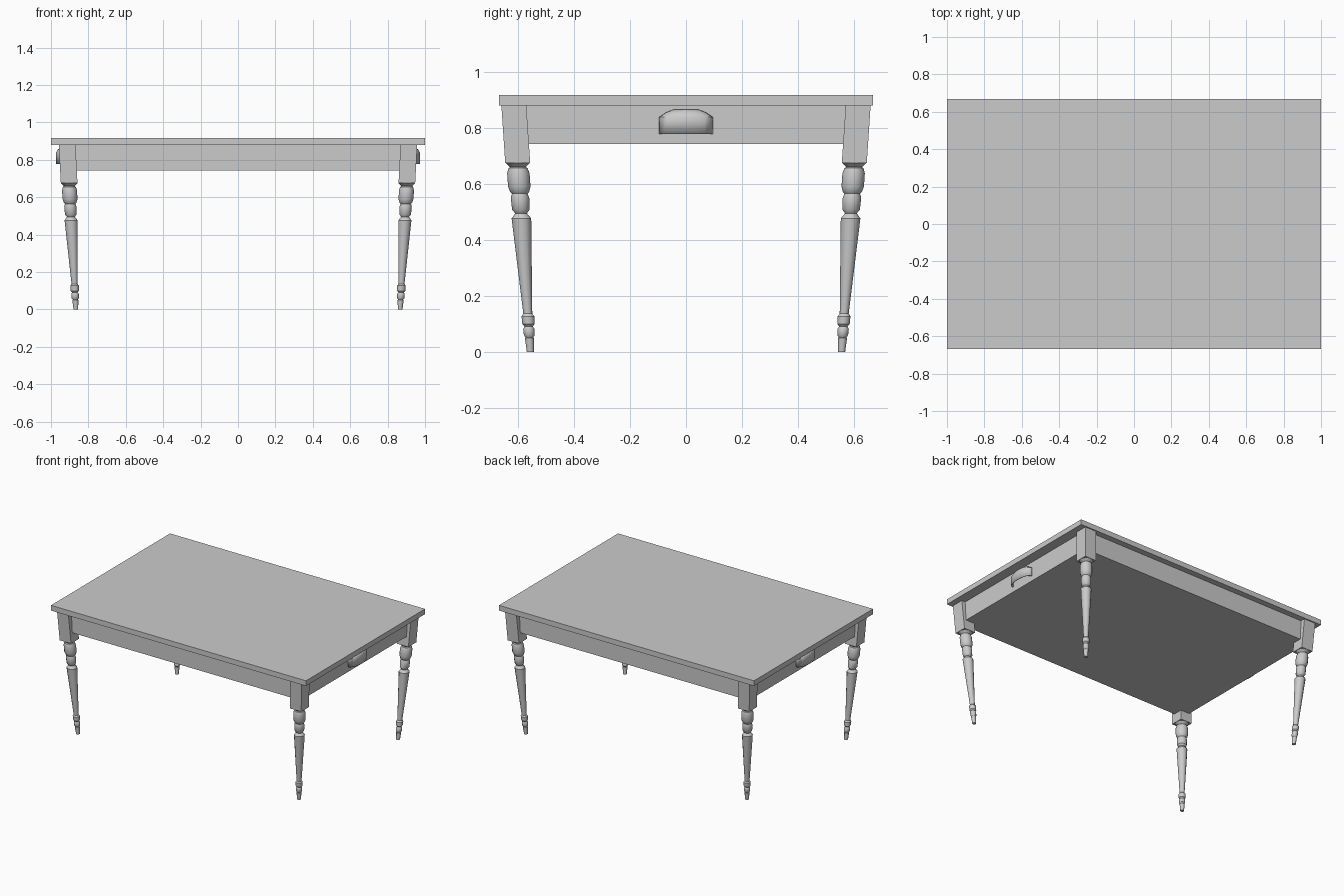
import bpy, bmesh
from math import pi, cos, sin

if "Cube" in bpy.data.objects:
    bpy.data.objects.remove(bpy.data.objects["Cube"])


def finish(name, bm, smooth=None):
    bmesh.ops.recalc_face_normals(bm, faces=bm.faces)
    me = bpy.data.meshes.new(name)
    bm.to_mesh(me)
    bm.free()
    ob = bpy.data.objects.new(name, me)
    bpy.context.collection.objects.link(ob)
    if smooth:
        bpy.ops.object.select_all(action='DESELECT')
        ob.select_set(True)
        bpy.context.view_layer.objects.active = ob
        bpy.ops.object.shade_smooth_by_angle(angle=smooth)
    return ob


def loft(bm, rings, close=True, cap_start=True, cap_end=True):
    vs = [[bm.verts.new(p) for p in r] for r in rings]
    n = len(vs[0])
    for a, b in zip(vs, vs[1:]):
        for i in range(n if close else n - 1):
            j = (i + 1) % n
            bm.faces.new((a[i], a[j], b[j], b[i]))
    if cap_start:
        bm.faces.new(vs[0])
    if cap_end:
        bm.faces.new(vs[-1])


def box(name, hx, hy, z0, z1):
    bm = bmesh.new()
    loft(bm, [[(-hx, -hy, z), (hx, -hy, z), (hx, hy, z), (-hx, hy, z)] for z in (z0, z1)])
    return finish(name, bm)


# Top board and apron
box("table_top", 1.0, 0.667, 0.88, 0.917)
box("apron", 0.93, 0.625, 0.743, 0.88)

# Turned leg profile: (radius, height)
PROFILE = [(.0125, 0), (.016, .05), (.013, .052), (.019, .06), (.02, .083), (.015, .092),
           (.022, .1), (.023, .128), (.016, .137), (.035, .477), (.021, .495),
           (.031, .508), (.033, .55), (.028, .565), (.034, .572), (.04, .59),
           (.04, .638), (.034, .656), (.028, .66), (.044, .675)]
SIDES = 12


def leg(name, sx, sy):
    bm = bmesh.new()

    # Legs splay outward towards the top
    def at(x, y, z):
        return (sx * (.867 + .053 * z + x), sy * (.555 + .067 * z + y), z)

    loft(bm, [[at(r * cos(2 * pi * i / SIDES), r * sin(2 * pi * i / SIDES), z)
               for i in range(SIDES)] for r, z in PROFILE], cap_end=False)
    h = .0445
    loft(bm, [[at(-h, -h, z), at(h, -h, z), at(h, h, z), at(-h, h, z)] for z in (.675, .88)])
    finish(name, bm, 0.6)


for sx, side in ((-1, "left"), (1, "right")):
    for sy, end in ((-1, "front"), (1, "back")):
        leg(f"{end}_{side}_leg", sx, sy)

    # Cup-shaped pull on each end, open underneath
    bm = bmesh.new()
    rings = []
    for z, w, d in ((.778, .096, .044), (.838, .096, .044), (.854, .073, .036), (.865, .045, .02)):
        ring = []
        for i in range(13):
            a = pi * i / 12 - pi / 2
            ring.append((sx * (.929 + d * cos(a) ** 0.8 if abs(a) < 1.57 else .929), w * sin(a), z))
        rings.append(ring)
    # corrected back edge sits on the apron
    rings = [[(sx * abs(x), y, z) for x, y, z in r] for r in rings]
    loft(bm, rings, close=False, cap_start=False)
    pull = finish(f"{side}_pull", bm, 0.6)
    mod = pull.modifiers.new("thickness", 'SOLIDIFY')
    mod.thickness = 0.005
    mod.offset = -1
